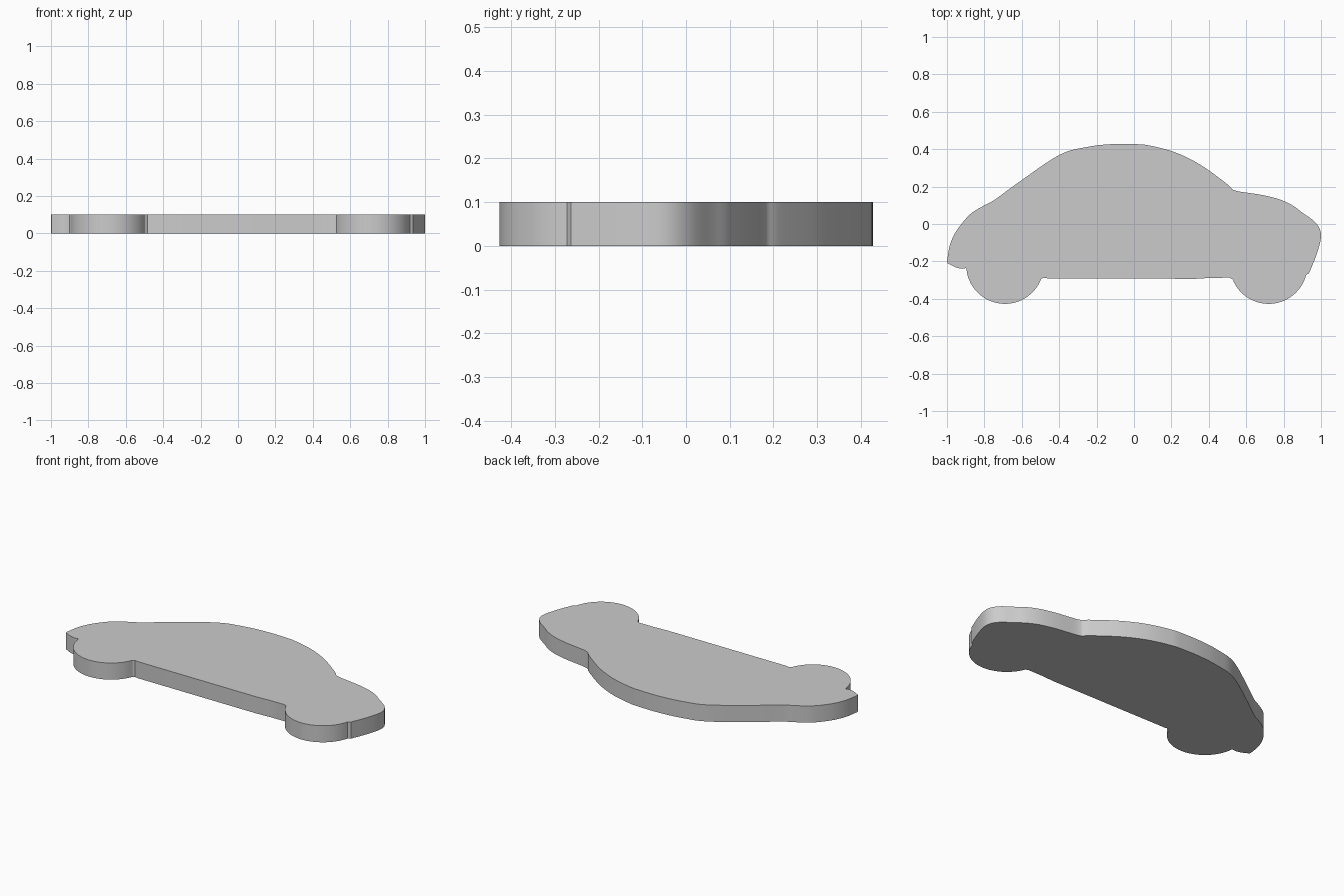
import bpy, bmesh, math
from mathutils import Vector

if "Cube" in bpy.data.objects:
    bpy.data.objects.remove(bpy.data.objects["Cube"])

THICKNESS = 0.1
WHEEL_R = 0.207


def smooth(points, steps=5):
    """Catmull-Rom curve through the points, ends included."""
    p = [Vector(q) for q in points]
    p = [2 * p[0] - p[1]] + p + [2 * p[-1] - p[-2]]
    out = []
    for a, b, c, d in zip(p, p[1:], p[2:], p[3:]):
        for i in range(steps):
            t = i / steps
            out.append(0.5 * (2 * b + (c - a) * t + (2 * a - 5 * b + 4 * c - d) * t * t
                              + (3 * b - a - 3 * c + d) * t ** 3))
    return out + [p[-2]]


def wheel(cx, y_start, y_end, cy=-0.22, n=28):
    """Lower wheel arc from its left contact height to its right one."""
    a0 = math.pi - math.asin((y_start - cy) / WHEEL_R)
    a1 = 2 * math.pi + math.asin((y_end - cy) / WHEEL_R)
    return [Vector((cx + WHEEL_R * math.cos(a0 + (a1 - a0) * i / n),
                    cy + WHEEL_R * math.sin(a0 + (a1 - a0) * i / n))) for i in range(n + 1)]


# Outline pieces, counter-clockwise
rear_wheel = wheel(-0.69, -0.24, -0.295)
sill = [Vector(q) for q in ((-0.485, -0.287), (-0.46, -0.291), (0.33, -0.293),
                            (0.41, -0.288), (0.51, -0.287))]
front_wheel = wheel(0.72, -0.295, -0.272)
nose_and_hood = smooth([(0.936, -0.263), (0.973, -0.172), (0.998, -0.085), (0.995, -0.032),
                        (0.963, 0.015), (0.898, 0.062), (0.85, 0.098), (0.78, 0.131),
                        (0.685, 0.155), (0.567, 0.173), (0.53, 0.183)])
roof = smooth([(0.525, 0.186), (0.487, 0.222), (0.353, 0.318), (0.22, 0.383), (0.086, 0.419),
               (0.005, 0.427), (-0.12, 0.427), (-0.25, 0.412), (-0.396, 0.371),
               (-0.6, 0.235), (-0.74, 0.133), (-0.8, 0.1), (-0.877, 0.051),
               (-0.947, -0.033), (-0.984, -0.112), (-1.0, -0.2)])
rear_bumper = smooth([(-0.997, -0.21), (-0.957, -0.23), (-0.925, -0.238), (-0.9, -0.236)], 3)
outline = rear_wheel + sill + front_wheel + nose_and_hood + roof + rear_bumper

# Extruded flat silhouette
bm = bmesh.new()
face = bm.faces.new([bm.verts.new((p.x, p.y, 0)) for p in outline])
top = bmesh.ops.extrude_face_region(bm, geom=[face], use_keep_orig=True)["geom"]
bmesh.ops.translate(bm, vec=(0, 0, THICKNESS),
                    verts=[g for g in top if isinstance(g, bmesh.types.BMVert)])
bmesh.ops.recalc_face_normals(bm, faces=bm.faces)
# Triangulate the concave end caps
bmesh.ops.triangulate(bm, faces=[f for f in bm.faces if len(f.verts) > 4])
mesh = bpy.data.meshes.new("car_silhouette")
bm.to_mesh(mesh)
bm.free()
car = bpy.data.objects.new("car_silhouette", mesh)
bpy.context.collection.objects.link(car)

# Smooth rim with crisp cap edges
bpy.context.view_layer.objects.active = car
car.select_set(True)
bpy.ops.object.shade_smooth_by_angle(angle=math.radians(30))
